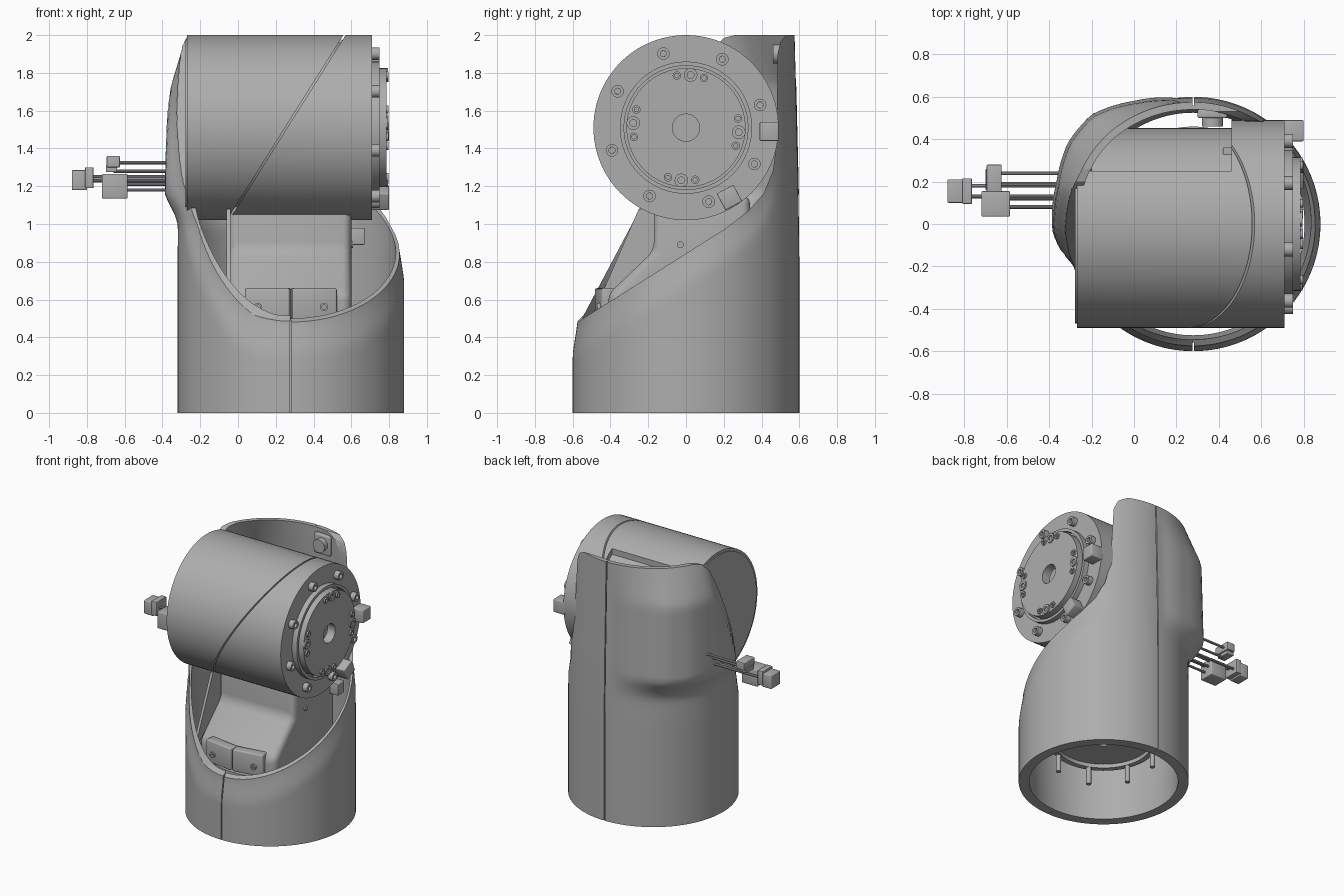
import bpy, bmesh, math
from math import cos, sin, pi, radians
from mathutils import Matrix, Vector

if "Cube" in bpy.data.objects:
    bpy.data.objects.remove(bpy.data.objects["Cube"])

grey = bpy.data.materials.new("plain grey")
grey.use_nodes = True
grey.diffuse_color = (0.42, 0.42, 0.42, 1)
grey.node_tree.nodes["Principled BSDF"].inputs["Base Color"].default_value = (0.42, 0.42, 0.42, 1)

CX = 0.28      # shell axis
MZ = 1.51      # motor axis height


def finish(bm, name, smooth=True):
    bmesh.ops.recalc_face_normals(bm, faces=bm.faces)
    me = bpy.data.meshes.new(name)
    bm.to_mesh(me)
    bm.free()
    me.materials.append(grey)
    ob = bpy.data.objects.new(name, me)
    bpy.context.collection.objects.link(ob)
    if smooth:
        shade(ob)
    return ob


def activate(ob):
    bpy.ops.object.select_all(action='DESELECT')
    ob.select_set(True)
    bpy.context.view_layer.objects.active = ob


def shade(ob):
    activate(ob)
    bpy.ops.object.shade_smooth_by_angle(angle=radians(32))


def box(name, lo, hi, bevel=0, rot=None):
    lo, hi = Vector(lo), Vector(hi)
    bm = bmesh.new()
    bmesh.ops.create_cube(bm, size=1)
    bmesh.ops.scale(bm, vec=hi - lo, verts=bm.verts)
    if bevel:
        bmesh.ops.bevel(bm, geom=bm.edges[:], offset=bevel, segments=3, affect='EDGES', profile=0.5)
    if rot:
        bmesh.ops.rotate(bm, matrix=Matrix.Rotation(radians(rot[0]), 3, rot[1]), verts=bm.verts)
    bmesh.ops.translate(bm, vec=(lo + hi) / 2, verts=bm.verts)
    return finish(bm, name)


def rod(name, start, axis, length, r, sides=20, r_in=0):
    """Cylinder or tube from a start point along X, Y or Z."""
    prof = [(r_in, 0), (r, 0), (r, length), (r_in, length)]
    bm = bmesh.new()
    rings = []
    for i in range(sides):
        a = 2 * pi * i / sides
        rings.append([bm.verts.new((p * cos(a), p * sin(a), h)) for p, h in (prof if r_in else prof[1:3])])
    n = len(rings[0])
    for i in range(sides):
        a, b = rings[i], rings[(i + 1) % sides]
        for j in range(n if r_in else 1):
            k = (j + 1) % n
            bm.faces.new((a[j], b[j], b[k], a[k]))
    if not r_in:
        for j in range(2):
            bm.faces.new([c[j] for c in rings])
    turn = {'X': Matrix.Rotation(pi / 2, 3, 'Y'), 'Y': Matrix.Rotation(-pi / 2, 3, 'X'),
            'Z': Matrix.Identity(3)}[axis]
    bmesh.ops.rotate(bm, matrix=turn, verts=bm.verts)
    bmesh.ops.translate(bm, vec=start, verts=bm.verts)
    return finish(bm, name)


def prism(name, outline, x0, x1, bevel=0):
    """Side outline (y, z) extruded along x."""
    bm = bmesh.new()
    f = bm.faces.new([bm.verts.new((x0, y, z)) for y, z in outline])
    ext = bmesh.ops.extrude_face_region(bm, geom=[f])
    bmesh.ops.translate(bm, vec=(x1 - x0, 0, 0), verts=[v for v in ext['geom'] if isinstance(v, bmesh.types.BMVert)])
    if bevel:
        bmesh.ops.bevel(bm, geom=bm.edges[:], offset=bevel, segments=4, affect='EDGES', profile=0.5)
    return finish(bm, name)


def cut(ob, cutters):
    for c in cutters:
        m = ob.modifiers.new("cut", 'BOOLEAN')
        m.operation, m.solver, m.object = 'DIFFERENCE', 'EXACT', c
        activate(ob)
        bpy.ops.object.modifier_apply(modifier=m.name)
    shade(ob)


def drop(*obs):
    for o in obs:
        bpy.data.objects.remove(o)


def lerp(x, pts):
    if x <= pts[0][0]:
        return pts[0][1]
    for (a, u), (b, v) in zip(pts, pts[1:]):
        if x <= b:
            return u + (v - u) * (x - a) / (b - a)
    return pts[-1][1]


# Outer shell: tapered tube with a side bulge, both thinning towards the rim
left_rim = [(-.8, .47), (-.585, .475), (-.54, .52), (-.27, 1.03), (-.17, 1.25), (.08, 1.80), (.14, 1.92),
            (.2, 1.985), (.3, 2.01)]
right_rim = [(-.8, .47), (-.585, .475), (-.18, .73), (.2, .97), (.33, 1.07), (.41, 1.16), (.46, 1.28),
             (.48, 1.43), (.485, 1.9), (.5, 1.965), (.54, 2.01)]
BULGE_OUT = [(-30, 0), (-19, .02), (-3, .07), (17, .08), (33, .11), (47, .11), (64, .05), (84, 0)]
BULGE_IN = [(-3, 0), (17, .03), (33, .11), (47, .11), (64, .05), (84, 0)]
BULGE_Z = [(.99, 0), (1.05, .25), (1.15, 1), (1.74, 1), (1.84, .65), (2, .1)]
rows = 50
levels = [2 * i / rows for i in range(rows + 1)]
path = [(z, True) for z in levels] + [(z, False) for z in reversed(levels)]
bm = bmesh.new()
cols = []
for i in range(128):
    a = 2 * pi * i / 128
    side = math.degrees(pi - a)
    rim = lerp(.6 * sin(a), right_rim if cos(a) > 0 else left_rim)
    col = []
    for z, outside in path:
        r = lerp(z, [(.8, .6), (1.2, .595), (2, .575)])
        if outside:
            thin = .025 * min(1, max(0, 1 - (rim - z) / .16))
            r -= thin * lerp(z, [(1.0, 1), (1.25, 0)])
        else:
            r = min(r - .035, lerp(z, [(0, .525), (.5, .545), (1, .56)]))
        if -90 < side < 90:
            fade = min(lerp(z, BULGE_Z), lerp(rim - z, [(0, .2), (.22, 1)]))
            r += lerp(side, BULGE_OUT if outside else BULGE_IN) * fade
        col.append(bm.verts.new((CX + r * cos(a), r * sin(a), z)))
    cols.append(col)
for a, b in zip(cols, cols[1:] + cols[:1]):
    for j in range(len(path)):
        k = (j + 1) % len(path)
        bm.faces.new((a[j], b[j], b[k], a[k]))
shell = finish(bm, "outer_shell", False)
cutters = [prism("left_cutter", left_rim + [(.3, 2.2), (-.8, 2.2)], -1, CX + .002),
           prism("right_cutter", right_rim + [(.55, 2.2), (-.8, 2.2)], CX - .002, 1.3),
           box("front_seam_cutter", (CX - .004, -1, -.1), (CX + .004, -.56, 2.2)),
           box("rear_seam_cutter", (CX - .004, .56, -.1), (CX + .004, 1, 2.2))]
cut(shell, cutters)
drop(*cutters)

# Motor drum with a slanted split; its skin is open at the rear over a smaller core
drum = rod("motor_drum", (-.27, 0, MZ), 'X', .98, .49, 96)
lip = rod("rear_lip", (-.278, 0, MZ), 'X', .01, .47, 64)
rod("motor_core", (-.20, 0, MZ), 'X', .88, .452, 96)
split = box("split_cutter", (.255 - .9, -1, MZ - .005), (.255 + .9, 1, MZ + .005), rot=(-57.8, 'Y'))
opening = box("opening_cutter", (-.5, .25, 1.0), (.46, .8, 2.3))
corner = box("corner_cutter", (-.5, .185, 1.0), (-.235, .8, 2.3))
cut(drum, [split, opening, corner])
cut(lip, [corner])
drop(split, opening, corner)
box("opening_bracket", (.42, .25, 1.74), (.47, .36, 1.82))

# Output flange
rod("flange_ring", (.70, 0, MZ), 'X', .05, .35, 64, .328)
rod("output_disc", (.70, 0, MZ), 'X', .085, .315, 64, .072)
rod("bore_floor", (.70, 0, MZ), 'X', .02, .08, 32)


def bolt(name, angle, radius, x, r, h):
    a = radians(angle)
    p = (x, radius * cos(a), MZ + radius * sin(a))
    rod(name, p, 'X', h, r, 20, r * .5)
    rod(name + "_socket", p, 'X', h * .5, r * .55, 6)


for i in range(8):
    bolt("flange_bolt", 17 + 45 * i, .41, .70, .033, .05)
for i in range(4):
    bolt("disc_bolt", 85 + 90 * i, .28, .77, .036, .025)
    for d in (-15, 15):
        bolt("disc_screw", 85 + 90 * i + d, .28, .765, .022, .032)
box("stop_block", (.70, .39, 1.44), (.8, .49, 1.54), .006)
box("lower_stop_block", (.70, .18, 1.09), (.8, .28, 1.19), .006, (28, 'X'))

# Neck carrying the motor, and its front clamp
prism("neck", [(-.17, 1.15), (-.17, .86), (-.41, .63), (-.41, .42), (.34, .42), (.34, 1.15)], -.05, .6, .045)
prism("neck_side_rib", [(-.25, 1.08), (-.16, 1.08), (-.16, .8), (-.43, .6), (-.45, .62)], -.06, -.04)
for s in (-1, 1):
    lo, hi = sorted((CX + s * .001, CX + s * .24))
    box("clamp_plate", (lo, -.465, .49), (hi, -.39, .66), .01, (s * 9, 'Z'))
    rod("clamp_screw", (CX + s * .175, -.47, .56), 'Y', .05, .022, 16, .012)
box("neck_side_block", (.58, .27, .89), (.67, .35, .98), .005)
rod("neck_side_screw", (.59, -.03, .89), 'X', .02, .018, 16)

# Base turntable inside the shell
rod("base_disc", (CX, 0, .34), 'Z', .14, .40, 64, .08)
rod("base_ring", (CX, 0, .31), 'Z', .05, .38, 64, .34)
for i in range(8):
    a = radians(22 + 45 * i)
    rod("base_pin", (CX + .36 * cos(a), .36 * sin(a), .18), 'Z', .2, .018, 16)
rod("base_collar", (CX, 0, .42), 'Z', .05, .46, 64, .36)

# Latch boss inside the rear wall
box("latch_plate", (.30, .50, 1.82), (.44, .54, 1.97), .008)
rod("latch_boss", (.37, .46, 1.90), 'Y', .06, .05, 32)

# Cables and plugs
for y, z, x in ((.24, 1.325, -.66), (.19, 1.28, -.66), (.18, 1.23, -.78), (.13, 1.25, -.78),
                (.12, 1.21, -.70), (.08, 1.18, -.70), (.08, 1.23, -.70)):
    rod("cable", (x, y, z), 'X', -.30 - x, .009, 10)
box("end_plug", (-.88, .10, 1.18), (-.80, .21, 1.285), .006)
box("end_plug_collar", (-.81, .095, 1.19), (-.765, .215, 1.30), .004)
box("large_plug", (-.72, .035, 1.135), (-.585, .155, 1.265), .006)
box("small_plug", (-.695, .15, 1.30), (-.625, .28, 1.36), .005)
box("small_plug_foot", (-.70, .16, 1.275), (-.64, .26, 1.31), .004)
